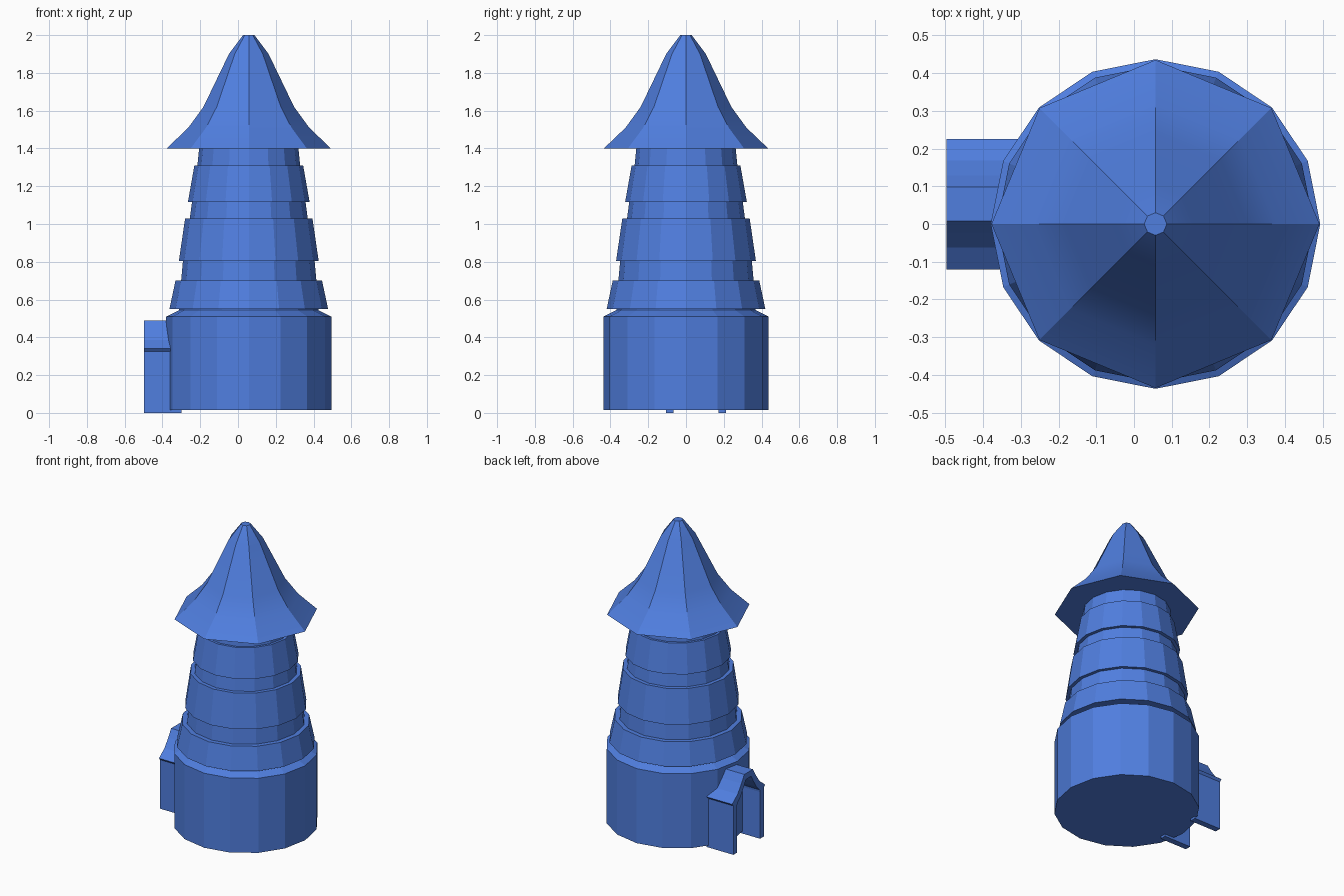
import bpy
import bmesh
from math import cos, sin, tau, radians

if "Cube" in bpy.data.objects:
    bpy.data.objects.remove(bpy.data.objects["Cube"], do_unlink=True)

# Single flat colour
blue = bpy.data.materials.new("tower blue")
BLUE = (0.08, 0.21, 0.74, 1)
blue.use_nodes = True
blue.diffuse_color = BLUE
blue.node_tree.nodes["Principled BSDF"].inputs["Base Color"].default_value = BLUE

AXIS_X = 0.057  # the tower stands off centre to make room for the porch


def finish(name, bm, smooth=False):
    bmesh.ops.recalc_face_normals(bm, faces=bm.faces)
    mesh = bpy.data.meshes.new(name)
    bm.to_mesh(mesh)
    bm.free()
    mesh.materials.append(blue)
    obj = bpy.data.objects.new(name, mesh)
    bpy.context.collection.objects.link(obj)
    if smooth:
        bpy.ops.object.select_all(action="DESELECT")
        obj.select_set(True)
        bpy.context.view_layer.objects.active = obj
        bpy.ops.object.shade_smooth_by_angle(angle=radians(30))
    return obj


def lathe(name, profile, sides, smooth=False):
    """Closed faceted solid from (radius, height) pairs."""
    bm = bmesh.new()
    rings = [[bm.verts.new((AXIS_X + r * cos(tau * i / sides), r * sin(tau * i / sides), z))
              for i in range(sides)] for r, z in profile]
    for low, high in zip(rings, rings[1:]):
        for i in range(sides):
            j = (i + 1) % sides
            bm.faces.new((low[i], low[j], high[j], high[i]))
    bm.faces.new(rings[0][::-1])
    bm.faces.new(rings[-1])
    return finish(name, bm, smooth)


# Tower base with chamfered rim
lathe("tower_base", [(0.437, 0.015), (0.437, 0.51), (0.36, 0.548)], 16)

# Tapering shaft seen between the bands
lathe("tower_shaft", [(0.37, 0.52), (0.358, 0.70), (0.348, 0.81), (0.312, 1.03),
                      (0.30, 1.12), (0.272, 1.31), (0.262, 1.41)], 16)

# Flared bands around the shaft
for name, r_low, z_low, r_high, z_high, sides in (
        ("lower_band", 0.42, 0.55, 0.388, 0.70, 16),
        ("middle_band", 0.37, 0.805, 0.337, 1.03, 16),
        ("upper_band", 0.322, 1.117, 0.288, 1.31, 16)):
    lathe(name, [(r_low, z_low), (r_high, z_high)], sides)

# Flared eight-sided roof
lathe("roof", [(0.435, 1.40), (0.32, 1.51), (0.24, 1.62), (0.105, 1.90), (0.03, 2.0)], 8, True)

# Arched entrance porch: matching outer and inner half outlines (half width, height)
outer = [(0.16, 0), (0.16, 0.325), (0.173, 0.34), (0.115, 0.385), (0.075, 0.44), (0.045, 0.49)]
inner = [(0.12, 0), (0.12, 0.31), (0.118, 0.325), (0.082, 0.36), (0.05, 0.41), (0.028, 0.45)]
PORCH_Y, PORCH_FRONT, PORCH_BACK = 0.053, -0.497, -0.30


def outline(bm, half, x):
    full = half + [(-w, z) for w, z in reversed(half)]
    return [bm.verts.new((x, PORCH_Y + w, z)) for w, z in full]


bm = bmesh.new()
loops = [outline(bm, outer, PORCH_FRONT), outline(bm, outer, PORCH_BACK),
         outline(bm, inner, PORCH_BACK), outline(bm, inner, PORCH_FRONT)]
for a, b in zip(loops, loops[1:] + loops[:1]):
    for i in range(len(a) - 1):
        bm.faces.new((a[i], a[i + 1], b[i + 1], b[i]))
for end in (0, -1):
    bm.faces.new([loop[end] for loop in loops])
finish("entrance_porch", bm)
